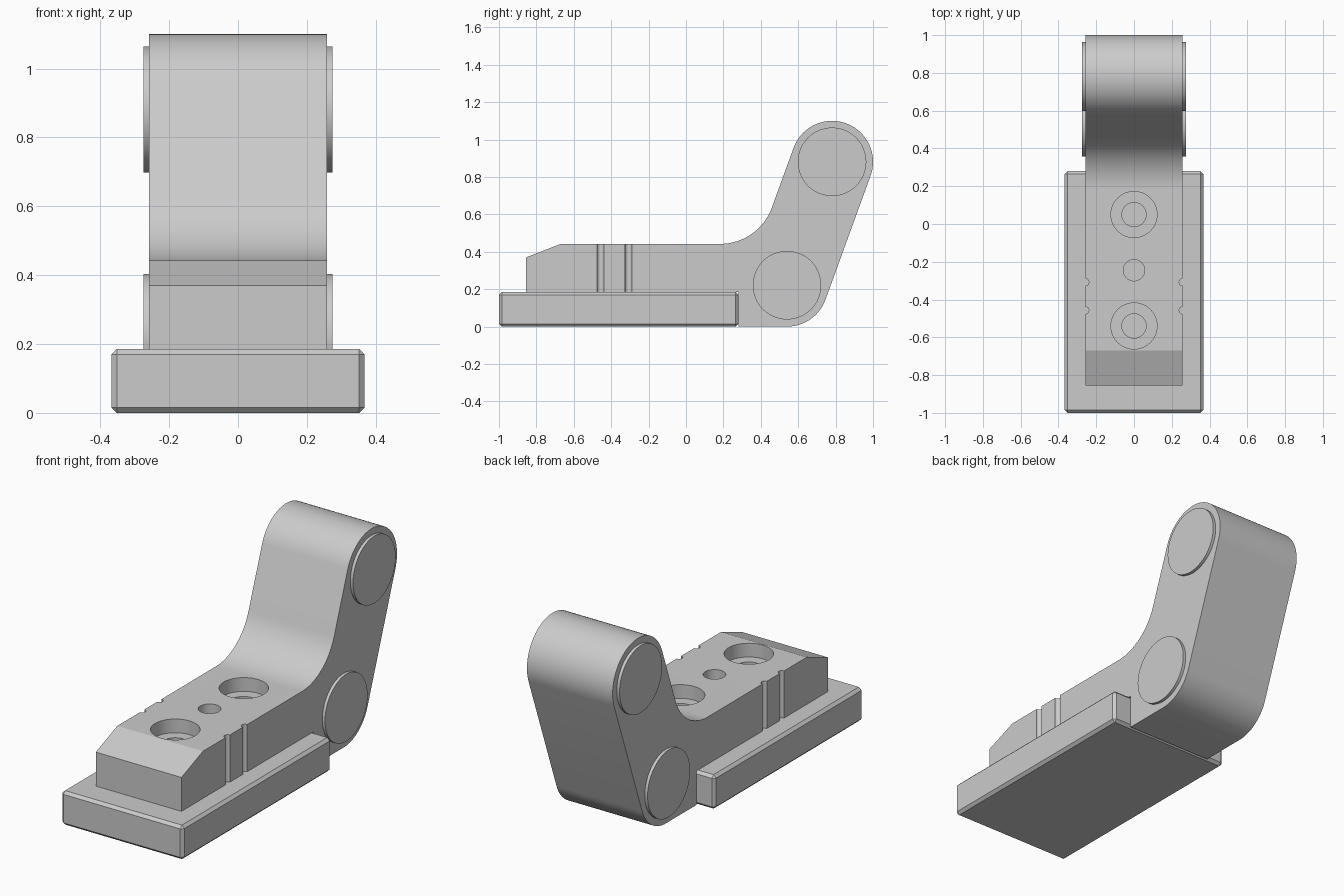
import bpy, bmesh, math
from mathutils import Matrix, Vector

cube = bpy.data.objects.get("Cube")
if cube:
    bpy.data.objects.remove(cube, do_unlink=True)

GREY = (0.6, 0.6, 0.6, 1.0)
mat = bpy.data.materials.new("plain grey")
mat.use_nodes = True
mat.diffuse_color = GREY
mat.node_tree.nodes["Principled BSDF"].inputs["Base Color"].default_value = GREY


def finish(name, bm):
    """Turn a bmesh into a named, coloured object."""
    bmesh.ops.recalc_face_normals(bm, faces=bm.faces)
    mesh = bpy.data.meshes.new(name)
    bm.to_mesh(mesh)
    bm.free()
    ob = bpy.data.objects.new(name, mesh)
    bpy.context.collection.objects.link(ob)
    mesh.materials.append(mat)
    return ob


def cylinder(name, radius, depth, centre, axis="Z", sides=64):
    bm = bmesh.new()
    turn = Matrix.Rotation(math.pi / 2, 4, "Y") if axis == "X" else Matrix()
    bmesh.ops.create_cone(bm, cap_ends=True, segments=sides, radius1=radius, radius2=radius,
                          depth=depth, matrix=Matrix.Translation(centre) @ turn)
    return finish(name, bm)


def smooth(ob):
    bpy.ops.object.select_all(action="DESELECT")
    ob.select_set(True)
    bpy.context.view_layer.objects.active = ob
    bpy.ops.object.shade_smooth_by_angle(angle=math.radians(20))


def arc(centre, radius, start, end, steps=20):
    """Points (y, z) along an arc, angles in degrees."""
    angles = [math.radians(start + (end - start) * i / steps) for i in range(steps + 1)]
    return [(centre[0] + radius * math.cos(a), centre[1] + radius * math.sin(a)) for a in angles]


# Main sizes
HALF_W = 0.258
PLATE_TOP = 0.185
BODY_TOP = 0.442
PLATE_BACK = 0.28
END_R = 0.219
upper = Vector((0.781, 0.881))
lower = Vector((0.54, END_R))

# Base plate with chamfered edges
bm = bmesh.new()
bmesh.ops.create_cube(bm, size=1)
bmesh.ops.scale(bm, verts=bm.verts, vec=(0.734, 1 + PLATE_BACK, PLATE_TOP))
bmesh.ops.translate(bm, verts=bm.verts, vec=(0, (PLATE_BACK - 1) / 2, PLATE_TOP / 2))
bmesh.ops.bevel(bm, geom=bm.edges[:], offset=0.015, segments=1, affect="EDGES")
finish("base_plate", bm)

# Bent arm outline: flat block, concave bend, rounded top and heel
along = (upper - lower).normalized()
slope = math.degrees(math.atan2(along.y, along.x))
left_tangent = upper + END_R * Vector((-along.y, along.x))
corner = left_tangent - along * ((left_tangent.y - BODY_TOP) / along.y)
bend_r = 0.295
bend_y = corner.x - bend_r * math.tan(math.radians(slope / 2))
outline = [(PLATE_BACK, 0), (PLATE_BACK, PLATE_TOP), (-0.855, PLATE_TOP), (-0.855, 0.37), (-0.67, BODY_TOP)]
outline += arc((bend_y, BODY_TOP + bend_r), bend_r, -90, slope - 90)
outline += arc(upper, END_R, slope + 90, slope - 90, 40)
outline += arc(lower, END_R, slope - 90, -90)

bm = bmesh.new()
face = bm.faces.new([bm.verts.new((-HALF_W, y, z)) for y, z in outline])
side = bmesh.ops.extrude_face_region(bm, geom=[face])
bmesh.ops.translate(bm, verts=[v for v in side["geom"] if isinstance(v, bmesh.types.BMVert)],
                    vec=(2 * HALF_W, 0, 0))
arm = finish("bent_arm", bm)

# Cutters: counterbored screw holes, pin hole and side grooves
cutters = []
for y in (0.05, -0.54):
    cutters.append(cylinder("counterbore_cutter", 0.122, 0.2, (0, y, BODY_TOP + 0.025)))
    cutters.append(cylinder("screw_hole_cutter", 0.064, 0.5, (0, y, 0.3)))
cutters.append(cylinder("pin_hole_cutter", 0.056, 0.5, (0, -0.245, 0.3)))
for x in (-HALF_W, HALF_W):
    for y in (-0.457, -0.308):
        cutters.append(cylinder("groove_cutter", 0.019, 0.6, (x, y, 0.3), sides=24))

for cutter in cutters:
    cutter.hide_render = True
    cut = arm.modifiers.new(cutter.name, "BOOLEAN")
    cut.operation = "DIFFERENCE"
    cut.solver = "EXACT"
    cut.object = cutter
bpy.context.view_layer.objects.active = arm
for name in [m.name for m in arm.modifiers]:
    bpy.ops.object.modifier_apply(modifier=name)
for cutter in cutters:
    bpy.data.objects.remove(cutter, do_unlink=True)
smooth(arm)

# Pivot caps on both sides of the arm
for level, centre in (("upper", upper), ("lower", Vector((0.54, 0.221)))):
    for label, sign in (("left", 1), ("right", -1)):
        cap = cylinder(f"{level}_pivot_cap_{label}", 0.183, 0.037,
                       (sign * (HALF_W - 0.002), centre.x, centre.y), axis="X")
        smooth(cap)
